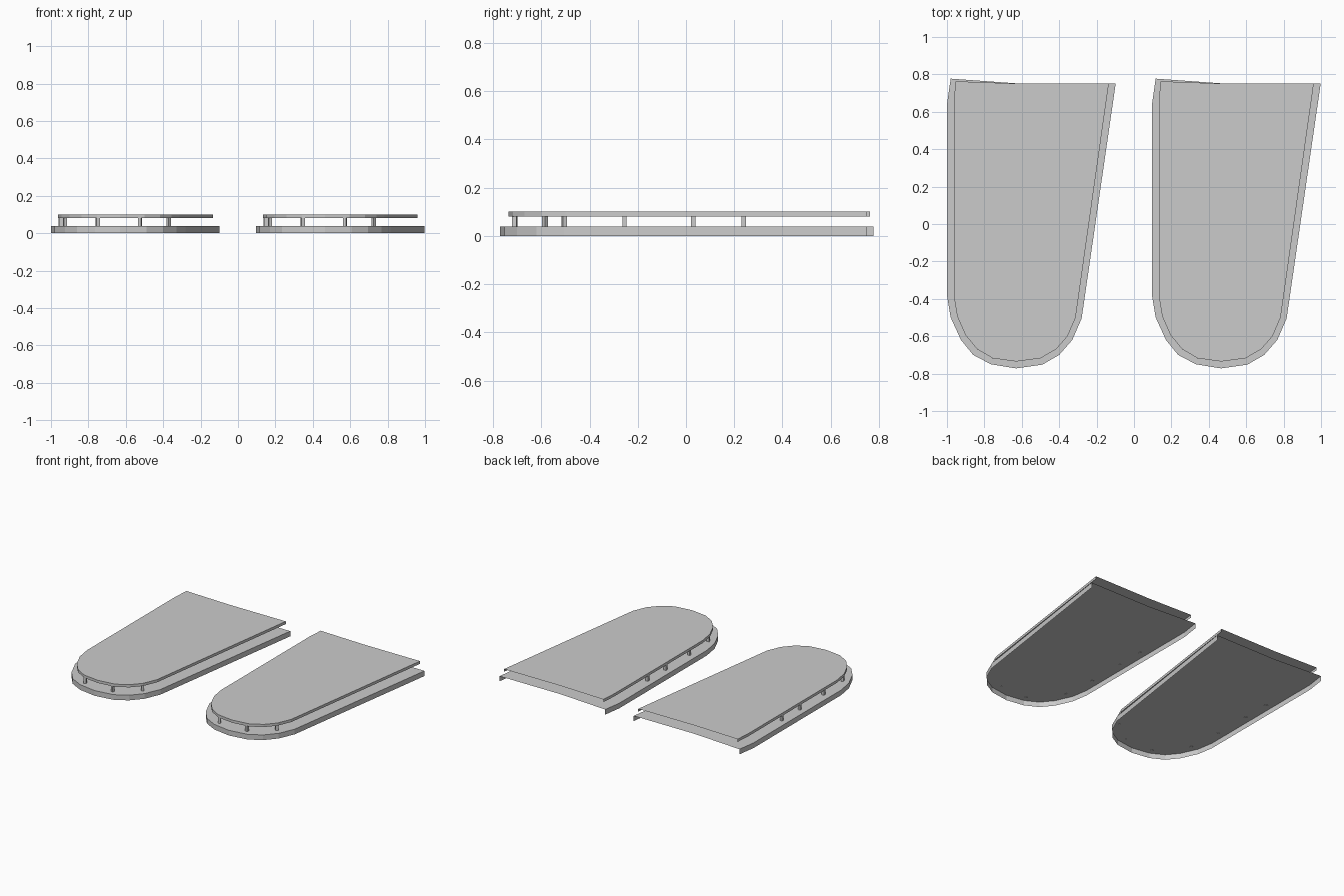
import bpy, bmesh
from mathutils import Matrix, Vector

if "Cube" in bpy.data.objects:
    bpy.data.objects.remove(bpy.data.objects["Cube"])

# Outlines run counter-clockwise from the back left corner round the nose to the back right corner
LOWER = [(-0.98, 0.777), (-1, 0.64), (-1, -0.38), (-0.98, -0.50), (-0.925, -0.62),
         (-0.86, -0.70), (-0.765, -0.75), (-0.63, -0.772), (-0.49, -0.752), (-0.40, -0.70),
         (-0.33, -0.62), (-0.28, -0.505), (-0.098, 0.75)]
UPPER = [(-0.955, 0.763), (-0.963, 0.64), (-0.963, -0.385), (-0.945, -0.495), (-0.90, -0.595),
         (-0.838, -0.67), (-0.755, -0.718), (-0.63, -0.735), (-0.50, -0.718), (-0.417, -0.67),
         (-0.355, -0.60), (-0.312, -0.50), (-0.135, 0.75)]
BACK_KINK = (-0.60, 0.75)
# Post positions and turn about z
POSTS = [(-0.95, 0.24, 0), (-0.95, 0.03, 0), (-0.945, -0.255, 0), (-0.925, -0.505, 0.3),
         (-0.75, -0.71, 0.25), (-0.525, -0.71, -0.25), (-0.37, -0.585, 0.75)]
SPACING = 1.096


def finish(bm, name, dx):
    mesh = bpy.data.meshes.new(name)
    bm.to_mesh(mesh)
    bm.free()
    obj = bpy.data.objects.new(name, mesh)
    obj.location.x = dx
    bpy.context.collection.objects.link(obj)


def open_tray(name, outline, z0, z1, dx):
    """Flat top with a skirt round the edge, open underneath and at the back."""
    bm = bmesh.new()
    low = [bm.verts.new((x, y, z0)) for x, y in outline]
    top = [bm.verts.new((x, y, z1)) for x, y in outline]
    for i in range(len(outline) - 1):
        bm.faces.new((low[i], low[i + 1], top[i + 1], top[i]))
    bm.faces.new(top + [bm.verts.new((*BACK_KINK, z1))])
    finish(bm, name, dx)


def posts(name, z0, z1, dx):
    bm = bmesh.new()
    for x, y, turn in POSTS:
        bmesh.ops.create_cube(bm, size=1, matrix=Matrix.LocRotScale(
            Vector((x, y, (z0 + z1) / 2)), Matrix.Rotation(turn, 3, 'Z'),
            Vector((0.018, 0.018, z1 - z0))))
    finish(bm, name, dx)


# Two identical stacked panels side by side
for side, dx in (("left", 0), ("right", SPACING)):
    open_tray(side + "_lower_panel", LOWER, 0, 0.038, dx)
    open_tray(side + "_upper_panel", UPPER, 0.08, 0.1, dx)
    posts(side + "_spacer_posts", 0.036, 0.082, dx)
